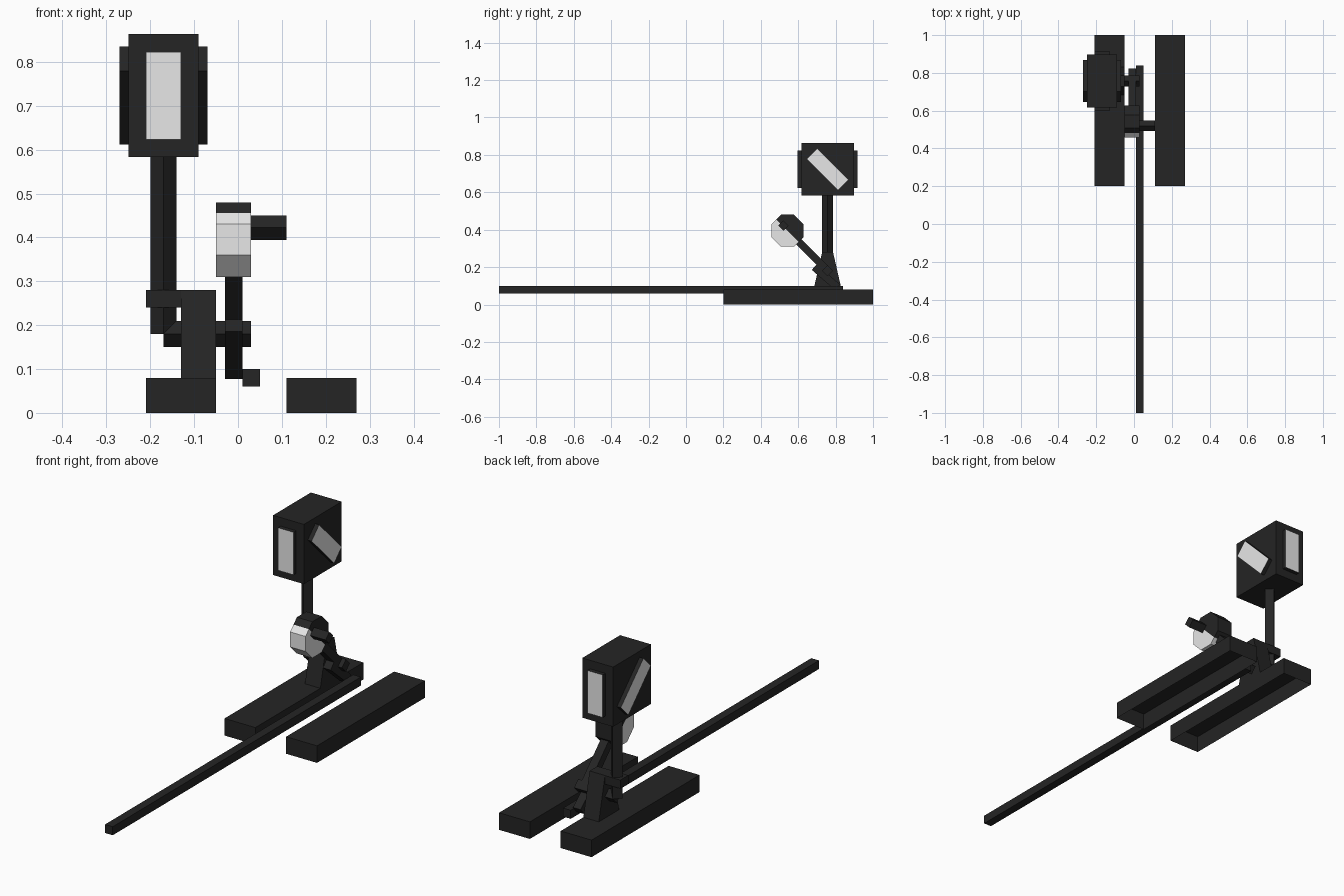
import bpy, bmesh, math
from mathutils import Matrix, Vector

if "Cube" in bpy.data.objects:
    bpy.data.objects.remove(bpy.data.objects["Cube"])


def material(name, rgb):
    m = bpy.data.materials.new(name)
    m.diffuse_color = (*rgb, 1)
    m.use_nodes = True
    m.node_tree.nodes["Principled BSDF"].inputs["Base Color"].default_value = m.diffuse_color
    return m


BLACK = material("black iron", (0.018, 0.018, 0.018))
WHITE = material("white paint", (0.8, 0.8, 0.8))


def finish(name, bm, white_rule=None):
    """Turn a bmesh into an object; faces matching white_rule become white."""
    bm.normal_update()
    if white_rule:
        for f in bm.faces:
            f.material_index = int(white_rule(f))
    me = bpy.data.meshes.new(name)
    bm.to_mesh(me)
    bm.free()
    me.materials.append(BLACK)
    me.materials.append(WHITE)
    ob = bpy.data.objects.new(name, me)
    bpy.context.collection.objects.link(ob)
    return ob


def box(name, x, y, z, tilt=0, spin=0, open_bottom=False, white_rule=None):
    """Box from ranges, turned about its centre: tilt around x, spin around z."""
    bm = bmesh.new()
    bmesh.ops.create_cube(bm, size=1)
    if open_bottom:
        low = [f for f in bm.faces if f.calc_center_median().z < -0.4]
        bmesh.ops.delete(bm, geom=low, context='FACES_ONLY')
    size = [r[1] - r[0] for r in (x, y, z)]
    mid = Vector([(r[0] + r[1]) / 2 for r in (x, y, z)])
    mat = (Matrix.Translation(mid) @ Matrix.Rotation(math.radians(tilt), 4, 'X')
           @ Matrix.Rotation(math.radians(spin), 4, 'Z') @ Matrix.Diagonal((*size, 1)))
    bmesh.ops.transform(bm, matrix=mat, verts=bm.verts)
    return finish(name, bm, white_rule)


def around(c, length):
    return (c - length / 2, c + length / 2)


def prism(name, profile, x0, x1):
    """Closed (y, z) profile extruded along x."""
    bm = bmesh.new()
    face = bm.faces.new([bm.verts.new((x0, y, z)) for y, z in profile])
    ext = bmesh.ops.extrude_face_region(bm, geom=[face])
    verts = [v for v in ext["geom"] if isinstance(v, bmesh.types.BMVert)]
    bmesh.ops.translate(bm, vec=(x1 - x0, 0, 0), verts=verts)
    bmesh.ops.recalc_face_normals(bm, faces=bm.faces)
    return bm


# Two sleepers, open underneath
for side, x in (("left", -0.13), ("right", 0.19)):
    box(side + "_sleeper", around(x, 0.16), (0.2, 1.0), (0, 0.08), open_bottom=True)

# Long pull rod
box("pull_rod", (0.01, 0.05), (-1.0, 0.84), (0.06, 0.10))

# Tapered stand with the arm that guides the lantern post
PY = 0.757
stand = [(PY - 0.075, 0.08), (PY + 0.075, 0.08), (PY + 0.029, 0.28), (PY - 0.029, 0.28)]
finish("stand", prism("stand", stand, -0.13, -0.05))
box("post_guide", (-0.21, -0.13), around(PY, 0.06), (0.24, 0.28))

# Square shaft and post, both standing on edge
SQ = 0.0415
box("cross_shaft", (-0.17, 0.03), around(PY, SQ), around(0.18, SQ), tilt=45)
box("lantern_post", around(-0.17, SQ), around(PY, SQ), (0.18, 0.6), spin=45)

# Lantern with white panes front and back, slanted white panes on the sides
LZ = 0.723
box("lantern", around(-0.17, 0.16), around(PY, 0.28), around(LZ, 0.28))
box("front_back_panes", around(-0.17, 0.08), around(PY, 0.32), around(LZ, 0.2),
    white_rule=lambda f: abs(f.normal.y) > 0.9)
box("side_panes", around(-0.17, 0.20), around(PY, 0.237), around(LZ, 0.079), tilt=-45,
    white_rule=lambda f: abs(f.normal.x) > 0.9)

# Lever from weight to shaft, and crank down to the rod
WY, WZ = 0.543, 0.395
box("lever", (-0.03, 0.01), around(0.65, 0.31), around(0.288, 0.04), tilt=-45)
box("crank", (-0.03, 0.01), around(0.748, 0.165), around(0.146, 0.04), tilt=-41)

# Octagonal weight, lower front half white
R = 0.085 / math.cos(math.pi / 8)
octagon = [(WY + R * math.cos((i + 0.5) * math.pi / 4),
            WZ + R * math.sin((i + 0.5) * math.pi / 4)) for i in range(8)]
bm = prism("weight", octagon, -0.05, 0.03)
bmesh.ops.bisect_plane(bm, geom=bm.verts[:] + bm.edges[:] + bm.faces[:],
                       plane_co=(0, WY, WZ), plane_no=(0, 1, 1))
finish("weight", bm, lambda f: sum(f.calc_center_median().yz) < WY + WZ)

# Handle beside the weight
box("handle", (0.02, 0.11), around(0.52, 0.039), around(0.422, 0.039), tilt=45)
